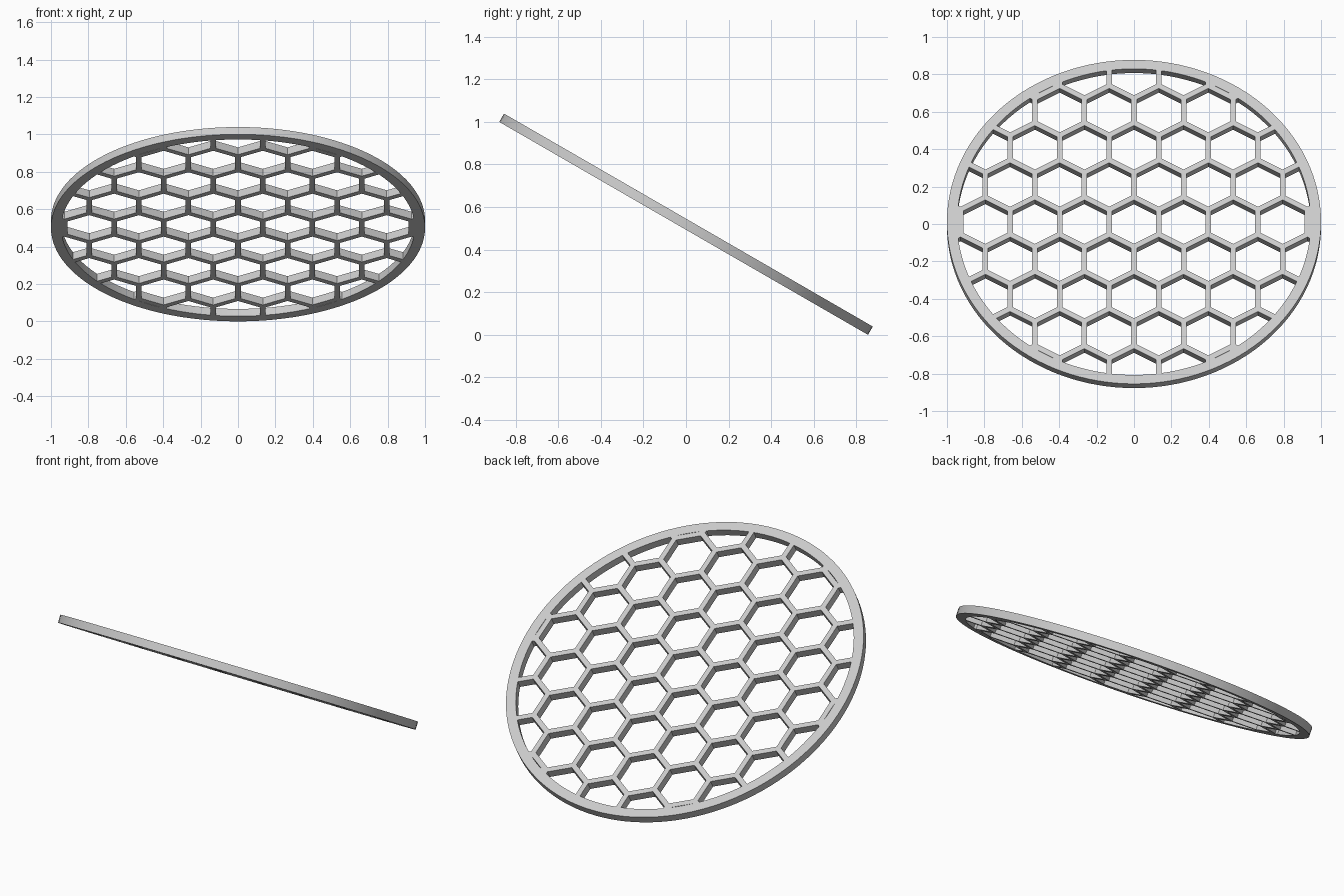
import bpy
import bmesh
from math import radians, sqrt, hypot, cos, sin, tau
from mathutils import Matrix, Vector
from mathutils.geometry import delaunay_2d_cdt

TILT = radians(-30)
THICK = 0.045
OUTER_R, INNER_R = 1.0, 0.945
PITCH = 0.265          # distance between cell centres
BAR = 0.03             # lattice bar width
SEGMENTS = 128

cube = bpy.data.objects.get("Cube")
if cube:
    bpy.data.objects.remove(cube, do_unlink=True)

points, outlines = [], []


def add_outline(radius, sides, x=0.0, y=0.0, turn=0.0):
    start = len(points)
    for i in range(sides):
        a = turn + tau * i / sides
        points.append(Vector((x + radius * cos(a), y + radius * sin(a))))
    outlines.append(list(range(start, start + sides)))


# Outlines: outer rim, inner rim, then staggered rows of hexagonal cells
add_outline(OUTER_R, SEGMENTS)
add_outline(INNER_R, SEGMENTS)
cell_r = (PITCH - BAR) / sqrt(3)
row_step = PITCH * sqrt(3) / 2
for row in range(-5, 6):
    for col in range(-5, 6):
        x = (col + 0.5 * (row % 2)) * PITCH
        y = row * row_step
        if hypot(x, y) < INNER_R + cell_r:
            add_outline(cell_r, 6, x, y, radians(30))

# Flat sheet, open wherever a cell lies inside the inner rim
coords, _, tris, _, _, sources = delaunay_2d_cdt(points, [], outlines, 0, 1e-5)
bm = bmesh.new()
verts = [bm.verts.new((p.x, p.y, -THICK / 2)) for p in coords]
for tri, source in zip(tris, sources):
    in_cell = any(s > 1 for s in source)
    if 0 in source and not (1 in source and in_cell):
        bm.faces.new([verts[i] for i in tri])
bmesh.ops.delete(bm, geom=[v for v in bm.verts if not v.link_faces], context="VERTS")

# Thicken the sheet into the grille
result = bmesh.ops.extrude_face_region(bm, geom=bm.faces[:], use_keep_orig=True)
top = [g for g in result["geom"] if isinstance(g, bmesh.types.BMVert)]
bmesh.ops.translate(bm, verts=top, vec=(0, 0, THICK))
bmesh.ops.recalc_face_normals(bm, faces=bm.faces[:])

# Tilt with the front edge raised and rest on the ground
bm.transform(Matrix.Rotation(TILT, 4, "X"))
lowest = min(v.co.z for v in bm.verts)
bm.transform(Matrix.Translation((0, 0, -lowest)))

mesh = bpy.data.meshes.new("honeycomb_grille")
bm.to_mesh(mesh)
bm.free()
grille = bpy.data.objects.new("honeycomb_grille", mesh)
bpy.context.collection.objects.link(grille)

# Single grey material
grey = bpy.data.materials.new("light_grey")
grey.use_nodes = True
colour = (0.6, 0.6, 0.6, 1)
grey.diffuse_color = colour
grey.node_tree.nodes["Principled BSDF"].inputs["Base Color"].default_value = colour
mesh.materials.append(grey)

# Smooth round rim with sharp edges
bpy.ops.object.select_all(action="DESELECT")
grille.select_set(True)
bpy.context.view_layer.objects.active = grille
bpy.ops.object.shade_smooth_by_angle(angle=radians(30))
